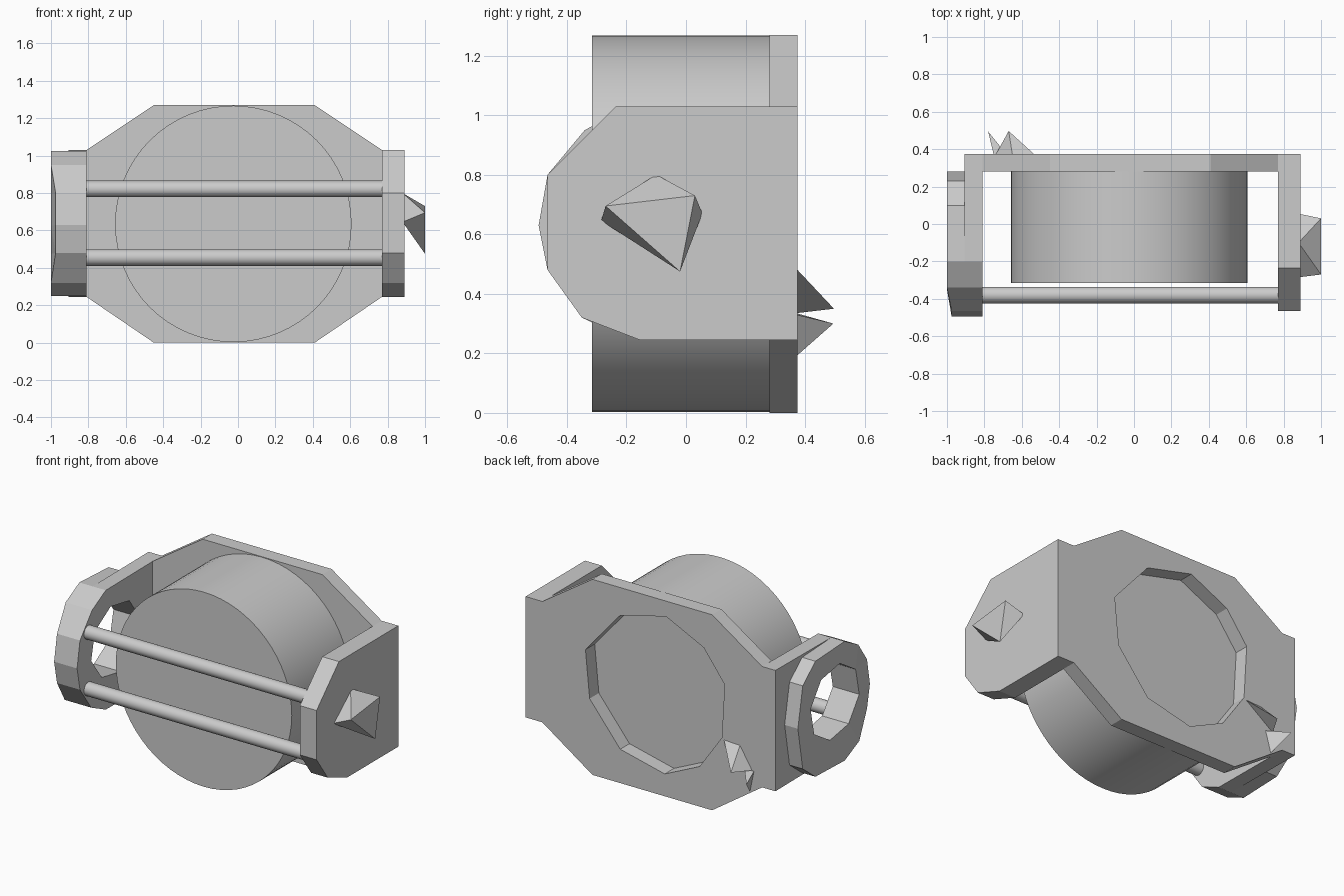
import bpy
import bmesh
import math
from mathutils import Vector

cube = bpy.data.objects.get("Cube")
if cube:
    bpy.data.objects.remove(cube, do_unlink=True)

grey = bpy.data.materials.new("plain_grey")
grey.use_nodes = True
COLOUR = (0.6, 0.6, 0.6, 1)
grey.diffuse_color = COLOUR
grey.node_tree.nodes["Principled BSDF"].inputs["Base Color"].default_value = COLOUR


def finish(name, bm):
    bmesh.ops.recalc_face_normals(bm, faces=bm.faces)
    mesh = bpy.data.meshes.new(name)
    bm.to_mesh(mesh)
    bm.free()
    mesh.materials.append(grey)
    ob = bpy.data.objects.new(name, mesh)
    bpy.context.collection.objects.link(ob)
    return ob


def plate(name, outline, hole, axis, start, end, adjust=None):
    """Extrude an outline, with an optional hole, along the x or y axis."""
    def place(a, b):
        return (start, a, b) if axis == "x" else (a, start, b)
    bm = bmesh.new()
    edges = []
    for loop in (outline, hole):
        verts = [bm.verts.new(place(a, b)) for a, b in loop]
        for i, v in enumerate(verts):
            edges.append(bm.edges.new((v, verts[i - 1])))
    bmesh.ops.triangle_fill(bm, edges=edges, use_beauty=True)
    out = bmesh.ops.extrude_face_region(bm, geom=bm.faces[:], use_keep_orig=True)
    moved = [g for g in out["geom"] if isinstance(g, bmesh.types.BMVert)]
    step = Vector((end - start, 0, 0) if axis == "x" else (0, end - start, 0))
    bmesh.ops.translate(bm, verts=moved, vec=step)
    if adjust:
        for v in moved:
            adjust(v)
    return finish(name, bm)


def hull(name, points):
    bm = bmesh.new()
    for p in points:
        bm.verts.new(p)
    bmesh.ops.convex_hull(bm, input=bm.verts[:])
    return finish(name, bm)


def cylinder(name, radius, length, location, rotation, sides):
    bpy.ops.mesh.primitive_cylinder_add(vertices=sides, radius=radius, depth=length,
                                        location=location, rotation=rotation)
    ob = bpy.context.object
    ob.name = name
    ob.data.materials.append(grey)
    bpy.ops.object.shade_smooth_by_angle(angle=math.radians(35))


# Back plate with a rough ten-sided opening
half = [(0.39, 0), (0.43, 0), (0.79, 0.245), (0.79, 1.03), (0.43, 1.27)][1:]
outline = [(x - 0.02, z) for x, z in half] + [(-x - 0.02, z) for x, z in reversed(half)]
opening = [(-0.12, 1.17), (0.21, 1.09), (0.46, 0.8), (0.43, 0.49), (0.21, 0.22),
           (-0.11, 0.145), (-0.36, 0.26), (-0.52, 0.49), (-0.54, 0.84), (-0.39, 1.04)]
plate("back_plate", outline, opening, "y", 0.28, 0.375)

# Drum in front of the back plate
cylinder("drum", 0.632, 0.595, (-0.025, -0.0175, 0.635), (math.pi / 2, 0, 0), 64)

# Solid left side plate
plate("left_side_plate",
      [(0.375, 0.245), (0.375, 1.03), (-0.235, 1.03), (-0.465, 0.8),
       (-0.465, 0.48), (-0.35, 0.32), (-0.155, 0.245)],
      [], "x", 0.77, 0.89)

# Right side plate with an eight-sided hole and a raised ring around it
front_edge = [(-0.2, 1.025), (-0.34, 0.95), (-0.465, 0.8), (-0.495, 0.63),
              (-0.465, 0.48), (-0.35, 0.32), (-0.2, 0.25)]
hole = [(-0.1 + 0.255 * math.cos(k * math.pi / 4 + 0.2),
         0.67 + 0.235 * math.sin(k * math.pi / 4 + 0.2)) for k in range(8)]
plate("right_side_plate", [(0.375, 0.245), (0.375, 1.03)] + front_edge,
      hole, "x", -0.81, -0.905)


def round_front(v):
    if v.co.y < -0.4:
        v.co.x += 0.025


plate("right_ring", front_edge + [(0.1, 0.26), (0.23, 0.36), (0.28, 0.64),
                                  (0.23, 0.9), (0.1, 1.01)],
      hole, "x", -0.905, -1.0, round_front)

# Two rods across the front
for name, z in (("upper_rod", 0.822), ("lower_rod", 0.455)):
    cylinder(name, 0.044, 1.6, (-0.02, -0.38, z), (0, math.pi / 2, 0), 24)

# Faceted stud on the left side
hull("side_stud",
     [(1.0, -0.27, 0.695), (1.0, 0.03, 0.73), (1.0, -0.02, 0.475),
      (0.88, -0.1, 0.8), (0.88, 0.055, 0.67), (0.88, -0.285, 0.645)])

# Pair of small spikes on the back
hull("upper_back_spike", [(-0.53, 0.37, 0.485), (-0.65, 0.37, 0.48),
                          (-0.74, 0.37, 0.335), (-0.67, 0.497, 0.35)])
hull("lower_back_spike", [(-0.75, 0.37, 0.335), (-0.68, 0.37, 0.33),
                          (-0.72, 0.37, 0.19), (-0.78, 0.495, 0.3)])
